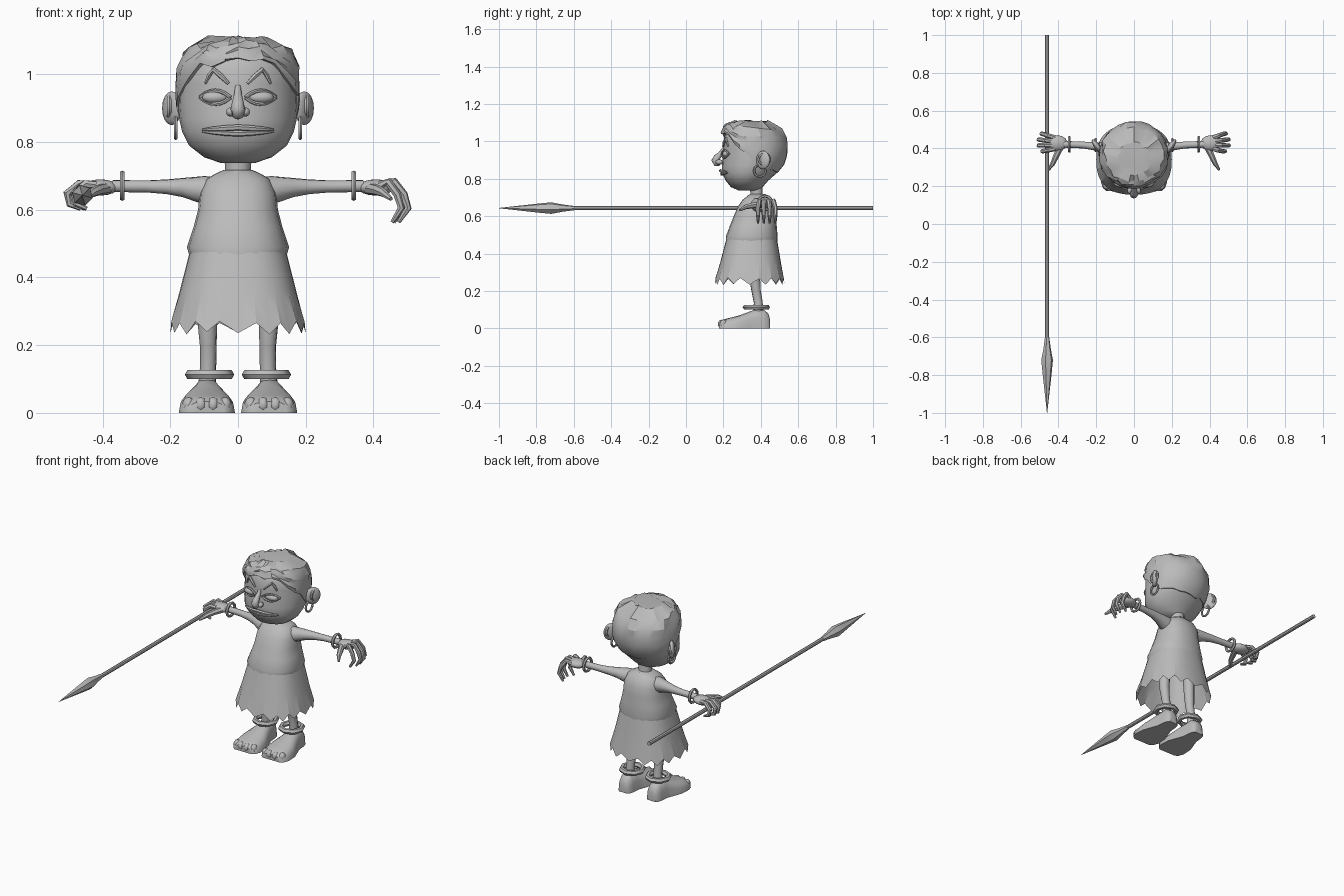
import bpy, bmesh, math, random
from mathutils import Vector, Matrix

if "Cube" in bpy.data.objects:
    bpy.data.objects.remove(bpy.data.objects["Cube"])

random.seed(4)
TAU = 2 * math.pi
grey = bpy.data.materials.new("plain_grey")
grey.diffuse_color = (0.5, 0.5, 0.5, 1)
grey.use_nodes = True
grey.node_tree.nodes["Principled BSDF"].inputs["Base Color"].default_value = grey.diffuse_color


def finish(name, bm, smooth=40):
    bmesh.ops.recalc_face_normals(bm, faces=bm.faces)
    me = bpy.data.meshes.new(name)
    bm.to_mesh(me)
    bm.free()
    ob = bpy.data.objects.new(name, me)
    bpy.context.collection.objects.link(ob)
    me.materials.append(grey)
    if smooth:
        bpy.ops.object.select_all(action='DESELECT')
        ob.select_set(True)
        bpy.context.view_layer.objects.active = ob
        bpy.ops.object.shade_smooth_by_angle(angle=math.radians(smooth))
    return ob


def loft(name, rings, caps=(True, True), smooth=40):
    bm = bmesh.new()
    vs = [[bm.verts.new(p) for p in r] for r in rings]
    n = len(vs[0])
    for a, b in zip(vs, vs[1:]):
        for i in range(n):
            j = (i + 1) % n
            bm.faces.new((a[i], a[j], b[j], b[i]))
    for cap, r in zip(caps, (vs[0], vs[-1])):
        if cap:
            bm.faces.new(r)
    return finish(name, bm, smooth)


def spow(v, e):
    return math.copysign(abs(v) ** e, v)


def oval(z, rx, y0, y1, n=24, e=1.0):
    """Level ring of half width rx reaching from y0 to y1."""
    return [(rx * spow(math.cos(TAU * i / n), e),
             (y0 + y1) / 2 + (y1 - y0) / 2 * spow(math.sin(TAU * i / n), e), z) for i in range(n)]


def tube(name, pts, radii, n=8, smooth=40):
    pts = [Vector(p) for p in pts]
    if not isinstance(radii, (list, tuple)):
        radii = [radii] * len(pts)
    rings, u = [], None
    for k, p in enumerate(pts):
        t = (pts[min(k + 1, len(pts) - 1)] - pts[max(k - 1, 0)]).normalized()
        if u is None:
            u = t.orthogonal()
        u = (u - t * u.dot(t)).normalized()
        v = t.cross(u)
        rings.append([p + radii[k] * (u * math.cos(TAU * i / n) + v * math.sin(TAU * i / n))
                      for i in range(n)])
    return loft(name, rings, smooth=smooth)


def ball(name, c, s, rot=0, seg=14):
    bm = bmesh.new()
    m = Matrix.Translation(c) @ Matrix.Rotation(rot, 4, 'Z') @ Matrix.Diagonal((*s, 1))
    bmesh.ops.create_uvsphere(bm, u_segments=seg, v_segments=seg // 2 + 1, radius=1, matrix=m)
    return finish(name, bm, 60)


def hoop(name, c, R, r, axis, n=12, m=6):
    bm = bmesh.new()
    vs = []
    for i in range(n):
        a = TAU * i / n
        row = []
        for j in range(m):
            b = TAU * j / m
            q = R + r * math.cos(b)
            p = Vector((q * math.cos(a), q * math.sin(a), r * math.sin(b)))
            if axis == 'X':
                p = Vector((p.z, p.x, p.y))
            row.append(bm.verts.new(p + Vector(c)))
        vs.append(row)
    for i in range(n):
        for j in range(m):
            a, b, k = vs[i], vs[(i + 1) % n], (j + 1) % m
            bm.faces.new((a[j], b[j], b[k], a[k]))
    return finish(name, bm, 50)


def interp(table, x):
    for a, b in zip(table, table[1:]):
        if x <= b[0]:
            t = max(0, (x - a[0]) / (b[0] - a[0]))
            return [p + (q - p) * t for p, q in zip(a[1:], b[1:])]
    return list(table[-1][1:])


# Head: z, half width, front y, back y
HEAD = [(.738, .05, .28, .39), (.755, .10, .24, .41), (.79, .145, .212, .44), (.83, .165, .193, .485),
        (.87, .174, .192, .515), (.92, .177, .197, .53), (.97, .177, .2, .533), (1.02, .172, .203, .52),
        (1.06, .148, .225, .49), (1.085, .105, .27, .44), (1.095, .05, .31, .4)]
loft("head", [oval(*r) for r in HEAD])


def face(x, z, off=0.0):
    """Point on the front of the head."""
    rx, y0, y1 = interp(HEAD, z)
    k = math.sqrt(max(0, 1 - (x / rx) ** 2))
    return (x, (y0 + y1) / 2 - (y1 - y0) / 2 * k - off, z)


# Hair cap with ragged tufts and a hairline that drops towards the back
HAIR = [(.82, .163, .19, .48), (.87, .178, .19, .525), (.92, .183, .19, .54), (.97, .183, .19, .545),
        (1.02, .18, .19, .535), (1.06, .165, .193, .51), (1.09, .132, .205, .475), (1.112, .07, .27, .42)]
LINE = [(-1, .84), (-.2, .86), (.2, .93), (.45, .95), (.7, 1.02), (1, 1.04)]
N = 28
rows = [[] for _ in range(8)]
for i in range(N):
    a = TAU * i / N
    zb = interp(LINE, -math.sin(a))[0] + random.uniform(-.012, .012)
    for k in range(8):
        z = zb + (1.108 - zb) * max(0, k - 1) / 6
        rx, y0, y1 = interp(HAIR, z)
        d = -.02 if k == 0 else random.uniform(-.006, .009) * (1 if z > .98 else .3)
        rows[k].append(((rx + d) * math.cos(a), (y0 + y1) / 2 + ((y1 - y0) / 2 + d) * math.sin(a),
                        z + (random.uniform(-.012, .008) if z > 1.05 else 0)))
loft("hair", rows, caps=(False, True), smooth=25)

# Face details
for s in (-1, 1):
    ball("eye", (s * .067, .215, .932), (.04, .022, .019))
    for k, nm in ((1, "upper_eyelid"), (-1, "lower_eyelid")):
        arc = []
        for i in range(7):
            t = -1 + i / 3
            arc.append(face(s * (.067 + .045 * t), .932 + k * .02 * (1 - t * t), .006))
        tube(nm, arc, .006, 6)
    tube("eyebrow", [face(s * x, z, .004) for x, z in
                     ((.028, .973), (.05, .995), (.072, 1.014), (.085, .998), (.097, .973))],
         [.005, .008, .008, .007, .004], 6)
    ball("nostril", (s * .021, .178, .889), (.015, .02, .014), seg=10)
    ball("ear", (s * .196, .412, .9), (.016, .044, .05), -s * math.radians(35))
    hoop("ear_rim", (s * .203, .418, .905), .03, .007, 'X', 12)
    hoop("earring", (s * .184, .395, .842), .031, .006, 'X', 14)
tube("nose", [(0, .202, .965), (0, .19, .94), (0, .167, .915), (0, .157, .897), (0, .165, .88), (0, .18, .872)],
     [.008, .012, .018, .022, .018, .006], 10, 60)
xs = [-.105, -.075, -.04, 0, .04, .075, .105]
for nm, z, bow, o in (("upper_lip", .843, -.006, .008), ("lower_lip", .825, .006, .004)):
    tube(nm, [face(x, z + bow * abs(x) / .1, o) for x in xs], [.003, .007, .009, .009, .009, .007, .003], 6)

# Neck and dress
loft("neck", [oval(.68, .042, .34, .42, 12), oval(.72, .038, .345, .41, 12), oval(.78, .042, .335, .41, 12)])
loft("blouse", [oval(*r, 20, .85) for r in
                ((.465, .144, .213, .488), (.49, .151, .213, .49), (.55, .131, .235, .485),
                 (.6, .118, .255, .48), (.65, .113, .276, .474), (.69, .095, .305, .455),
                 (.705, .07, .325, .44), (.718, .042, .34, .425))])
skirt = [oval(.475, .143, .215, .487, 32, .8), oval(.36, .172, .185, .506, 32, .8)]
skirt.append([(x, y, .235 + .032 * (i % 2) + random.uniform(-.004, .004))
              for i, (x, y, z) in enumerate(oval(.25, .2, .155, .526, 32, .8))])
loft("skirt", skirt, caps=(False, False), smooth=20)

# Arms, hands, legs and feet, one of each per side
for s in (-1, 1):
    tube("arm", [(s * x, y, z) for x, y, z in
                 ((.05, .38, .652), (.11, .39, .66), (.16, .402, .666), (.21, .412, .668),
                  (.27, .418, .669), (.37, .422, .67))], [.048, .04, .029, .022, .018, .018], 10)
    hoop("bracelet", (s * .342, .422, .671), .037, .008, 'X', 12)
    ball("palm", (s * .407, .428, .666), (.055, .042, .024))
    grip = ((.42, .672), (.47, .676), (.505, .648), (.497, .617), (.465, .603))
    hang = ((.42, .672), (.462, .682), (.49, .645), (.502, .605), (.474, .563))
    for f in range(4):
        y0, y1 = .398 + .02 * f, .385 + .031 * f
        k = (.96, 1, 1, .97)[f]
        tube("finger", [(s * x * (k if j else 1), y0 + (y1 - y0) * min(1, j / 2), z)
                        for j, (x, z) in enumerate(hang if s > 0 else grip)],
             [.013, .013, .012, .011, .006], 7)
    tube("thumb", [(s * .385, .415, .663), (s * .412, .36, .658), (s * .43, .32, .65), (s * .452, .286, .632)],
         [.018, .016, .013, .006], 7)

    tube("leg", [(s * x, y, z) for x, y, z in
                 ((.092, .388, .06), (.088, .386, .14), (.088, .375, .2), (.09, .368, .26), (.085, .365, .46))],
         [.028, .024, .025, .029, .036], 10)
    hoop("anklet", (s * .084, .376, .113), .058, .015, 'Z', 8)
    shoe = []
    for y, w, h in ((.176, .055, .034), (.19, .072, .044), (.22, .083, .053), (.28, .08, .068),
                    (.33, .062, .086), (.37, .047, .1), (.415, .043, .1), (.44, .036, .08), (.45, .025, .045)):
        shoe.append([(s * .092 + w * spow(math.cos(TAU * i / 16), .75), y,
                      max(0, h * spow(math.sin(TAU * i / 16), .7))) for i in range(16)])
    loft("foot", shoe)
    for t in range(4):
        x = -.054 + .036 * t
        ball("toe", (s * .092 + x, .19 + 4 * x * x, .024), (.019, .022, .023), seg=8)

# Spear
tube("spear_shaft", [(-.46, 1, .643), (-.46, -.63, .643)], .011, 8)
tube("spear_head", [(-.46, y, .643) for y in (-.6, -.66, -.72, -.78, -1)],
     [.012, .02, .032, .026, .001], 6, 20)
